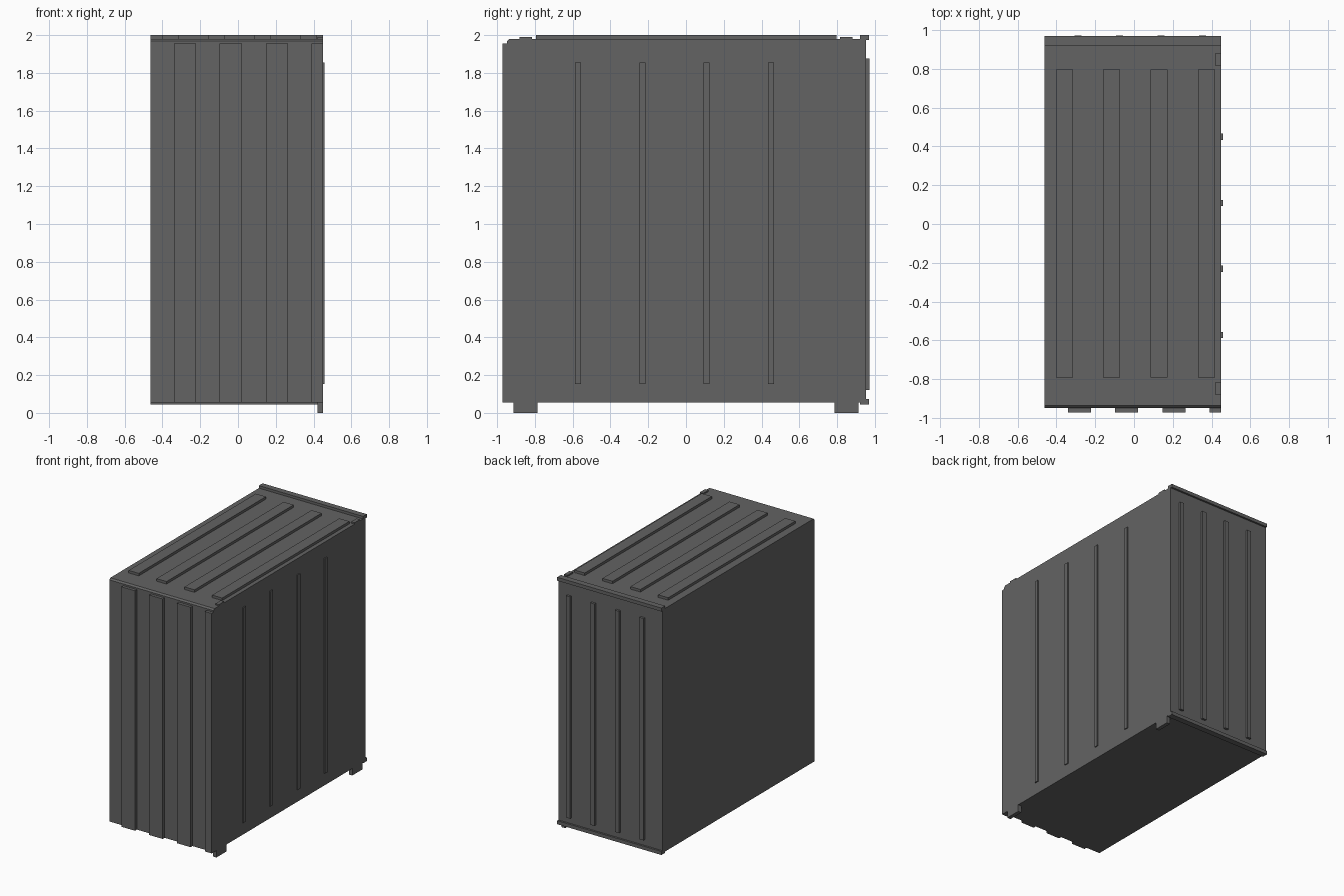
import bpy, bmesh

if "Cube" in bpy.data.objects:
    bpy.data.objects.remove(bpy.data.objects["Cube"])

grey = bpy.data.materials.new("dark_grey_paint")
grey.diffuse_color = (0.125, 0.125, 0.125, 1)
grey.use_nodes = True
grey.node_tree.nodes["Principled BSDF"].inputs["Base Color"].default_value = grey.diffuse_color


def box(name, x, y, z):
    """Box from (min, max) ranges on each axis."""
    bm = bmesh.new()
    bmesh.ops.create_cube(bm, size=1)
    for v in bm.verts:
        v.co = [r[0] if c < 0 else r[1] for c, r in zip(v.co, (x, y, z))]
    me = bpy.data.meshes.new(name)
    bm.to_mesh(me)
    bm.free()
    me.materials.append(grey)
    ob = bpy.data.objects.new(name, me)
    bpy.context.collection.objects.link(ob)
    return ob


L, R = -0.463, 0.45          # left and right walls
F, B = -0.948, 0.954         # front and back walls
LOW, HIGH = 0.055, 1.98      # floor and roof

# main body, with a small chamfer along the upper front edge
body = box("container_body", (L, R), (F, B), (LOW, HIGH))
bm = bmesh.new()
bm.from_mesh(body.data)
edge = [e for e in bm.edges if all(v.co.y < 0 and v.co.z > 1 for v in e.verts)]
bmesh.ops.bevel(bm, geom=edge, offset=0.012, segments=1, affect='EDGES')
bm.to_mesh(body.data)
bm.free()

# wide front panels, the last one cut off by the right wall
for i, x in enumerate((-0.34, -0.097, 0.147, 0.39)):
    box(f"front_panel_{i}", (x, min(x + 0.118, R)), (-0.972, F + 0.01), (LOW, 1.955))

# long roof ribs
for i, x in enumerate((-0.402, -0.159, 0.086, 0.329)):
    box(f"roof_rib_{i}", (x, x + 0.088), (-0.793, 0.797), (HIGH - 0.01, 2.0))

# narrow back ribs
for i, x in enumerate((-0.29, -0.075, 0.14, 0.353)):
    box(f"back_rib_{i}", (x - 0.018, x + 0.018), (B - 0.01, 0.972), (0.12, 1.877))

# narrow ribs on the right wall
for i, y in enumerate((-0.572, -0.231, 0.109, 0.45)):
    box(f"side_rib_{i}", (R - 0.01, 0.458), (y - 0.016, y + 0.016), (0.152, 1.855))

# full-width lips along the back edges
box("back_lip_top", (L, R), (0.922, 0.969), (1.973, 2.0))
box("back_lip_bottom", (L, R), (0.922, 0.969), (0.045, 0.073))

# feet and roof brackets at both ends of the right side
for s, end in ((-1, "front"), (1, "back")):
    box(f"{end}_foot", (0.42, R), sorted((s * 0.787, s * 0.912)), (0, LOW + 0.01))
    box(f"{end}_roof_bracket", (0.42, R), sorted((s * 0.815, s * 0.882)), (HIGH - 0.01, 1.991))
